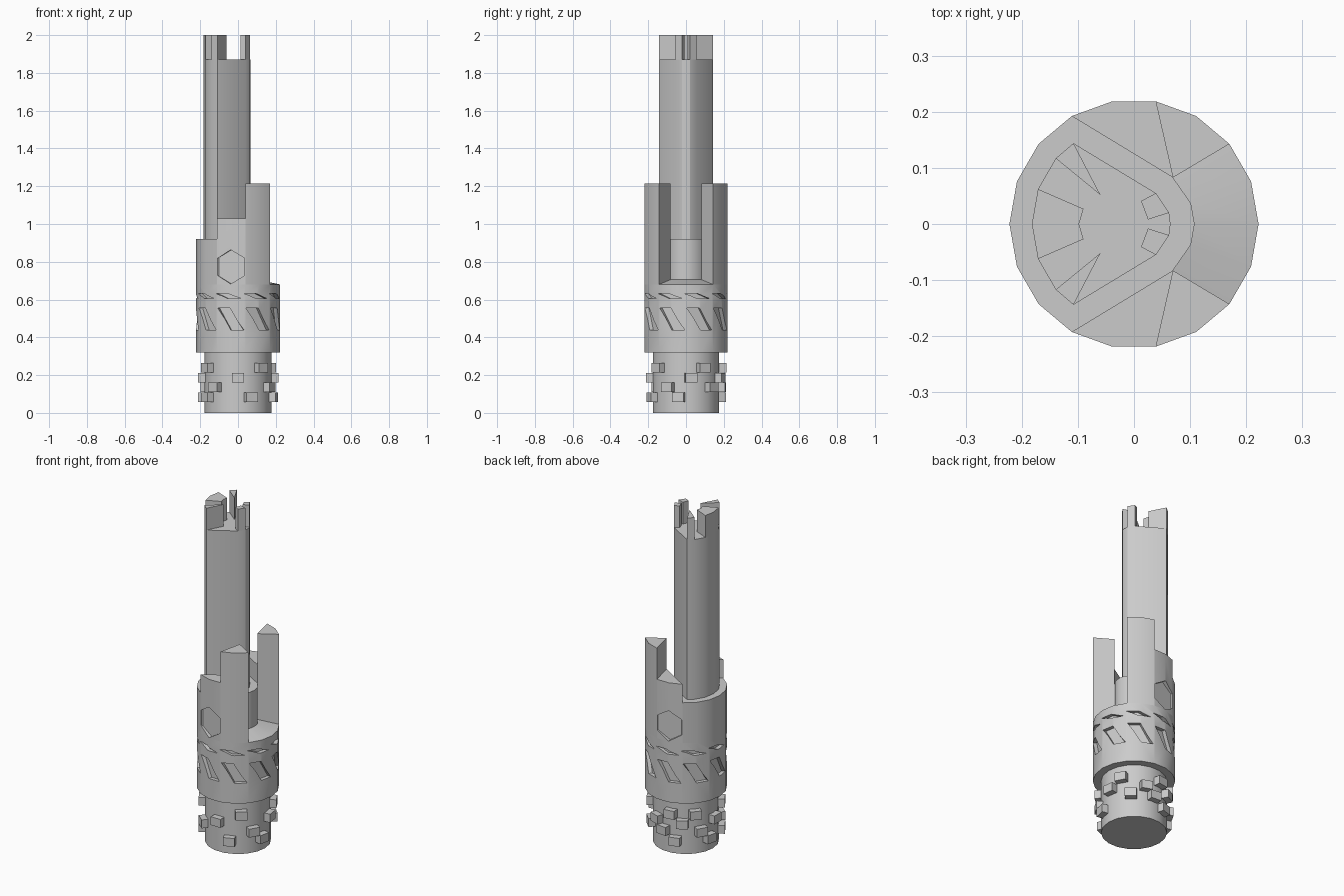
import bpy, bmesh, math
from mathutils import Matrix

if "Cube" in bpy.data.objects:
    bpy.data.objects.remove(bpy.data.objects["Cube"])


def polar(r, deg):
    a = math.radians(deg)
    return (r * math.cos(a), r * math.sin(a))


def finish(name, bm, smooth=True):
    bmesh.ops.recalc_face_normals(bm, faces=bm.faces)
    me = bpy.data.meshes.new(name)
    bm.to_mesh(me)
    bm.free()
    ob = bpy.data.objects.new(name, me)
    bpy.context.collection.objects.link(ob)
    if smooth:
        bpy.ops.object.select_all(action='DESELECT')
        ob.select_set(True)
        bpy.context.view_layer.objects.active = ob
        bpy.ops.object.shade_smooth_by_angle(angle=math.radians(25))
    return ob


def add_solid(bm, bottom, top):
    """Close a solid between two matching loops of 3D points."""
    lo = [bm.verts.new(p) for p in bottom]
    hi = [bm.verts.new(p) for p in top]
    bm.faces.new(lo[::-1])
    bm.faces.new(hi)
    n = len(lo)
    for i in range(n):
        j = (i + 1) % n
        bm.faces.new((lo[i], lo[j], hi[j], hi[i]))


def prism(name, pts, z0, z1):
    bm = bmesh.new()
    add_solid(bm, [(x, y, z0) for x, y in pts], [(x, y, z1) for x, y in pts])
    return finish(name, bm)


def cut(ob, bm):
    cutter = finish("cutter", bm, False)
    cutter.hide_render = True
    mod = ob.modifiers.new("cut", 'BOOLEAN')
    mod.operation = 'DIFFERENCE'
    mod.solver = 'EXACT'
    mod.object = cutter
    bpy.context.view_layer.objects.active = ob
    bpy.ops.object.modifier_apply(modifier=mod.name)
    bpy.data.objects.remove(cutter)


R, CORE = 0.222, 0.108

# Grip with scattered studs
prism("grip", [polar(0.178, 20 * i) for i in range(18)], 0, 0.33)
studs = {0.24: (29, 99, 140, 212, 310), 0.187: (8, 70, 119, 180, 270),
         0.135: (45, 85, 150, 230, 330), 0.083: (107, 167, 212, 291, 348)}
bm = bmesh.new()
for z, angles in studs.items():
    for a in angles:
        x, y = polar(0.186, a)
        m = (Matrix.Translation((x, y, z)) @ Matrix.Rotation(math.radians(a), 4, 'Z')
             @ Matrix.Diagonal((0.05, 0.064, 0.05, 1)))
        bmesh.ops.create_cube(bm, size=1, matrix=m)
finish("grip_studs", bm, False)

# Collar with two rows of slanted recesses
collar = prism("collar", [polar(R, 20 * i) for i in range(18)], 0.32, 0.68)
bm = bmesh.new()
for i in range(9):
    for z0, z1, top, bot in ((0.44, 0.555, (241, 259), (260, 278)),
                             (0.605, 0.632, (238, 256), (256, 275))):
        loop = [(bot[0], z0), (bot[1], z0), (top[1], z1), (top[0], z1)]
        add_solid(bm, [(*polar(0.2, a + 40 * i), z) for a, z in loop],
                  [(*polar(0.25, a + 40 * i), z) for a, z in loop])
cut(collar, bm)

# Ledge around the core and the sloping floor of the open side
outer = [polar(R, a) for a in range(120, 241, 20)]
inner = [polar(CORE, a) for a in (-50, -20, 0, 20, 50)]
prism("ledge", outer + inner, 0.68, 0.92)
bm = bmesh.new()
lo = [bm.verts.new((*polar(R, a), 0.68)) for a in (-40, -20, 0, 20, 40)]
hi = [bm.verts.new((*p, 0.705)) for p in inner]
for i in range(4):
    bm.faces.new((lo[i], lo[i + 1], hi[i + 1], hi[i]))
finish("open_side_floor", bm)

# Stepped guard with a hexagonal recess, and tall prong, on each side
for side, s in (("front", -1), ("back", 1)):
    apex = polar(CORE, s * 50)
    prism(side + "_prong", [polar(R, s * a) for a in (40, 60, 80)] + [apex], 0.68, 1.215)
    step = prism(side + "_step", [polar(R, s * a) for a in (80, 100, 120)] + [apex], 0.68, 1.03)
    c, n = math.radians(s * 100), []
    bm = bmesh.new()
    loops = []
    for d in (0.2, 0.25):
        loop = []
        for k in range(6):
            u, v = polar(0.086, 60 * k + 30)
            loop.append((d * math.cos(c) - u * math.sin(c) * 0.98,
                         d * math.sin(c) + u * math.cos(c) * 0.98, 0.773 + v * 1.05))
        loops.append(loop)
    add_solid(bm, *loops)
    cut(step, bm)

# Column: round at the back, flat flanks tapering to a narrow edge
half = [(0.0625, 0.02), (0.039, 0.055), (-0.108, 0.144),
        polar(0.182, 140), polar(0.182, 160)]
column = ([(0.065, 0)] + half + [(-0.182, 0)] + [(x, -y) for x, y in half[::-1]])
prism("column", column, 0.91, 1.87)

# Crown teeth on the column rim
for side, s in (("front", -1), ("back", 1)):
    for name, pts in (
            ("corner_tooth", [(-0.108, 0.144), half[3], (-0.06, 0.052)]),
            ("edge_tooth", [half[0], half[1], (0.0125, 0.041), (0.025, 0.008)])):
        prism(side + "_" + name, [(x, s * y) for x, y in pts], 1.87, 2.0)
prism("rear_tooth", [half[4], (-0.182, 0), (half[4][0], -half[4][1]),
                     (-0.09, -0.027), (-0.098, 0), (-0.09, 0.027)], 1.87, 2.0)
